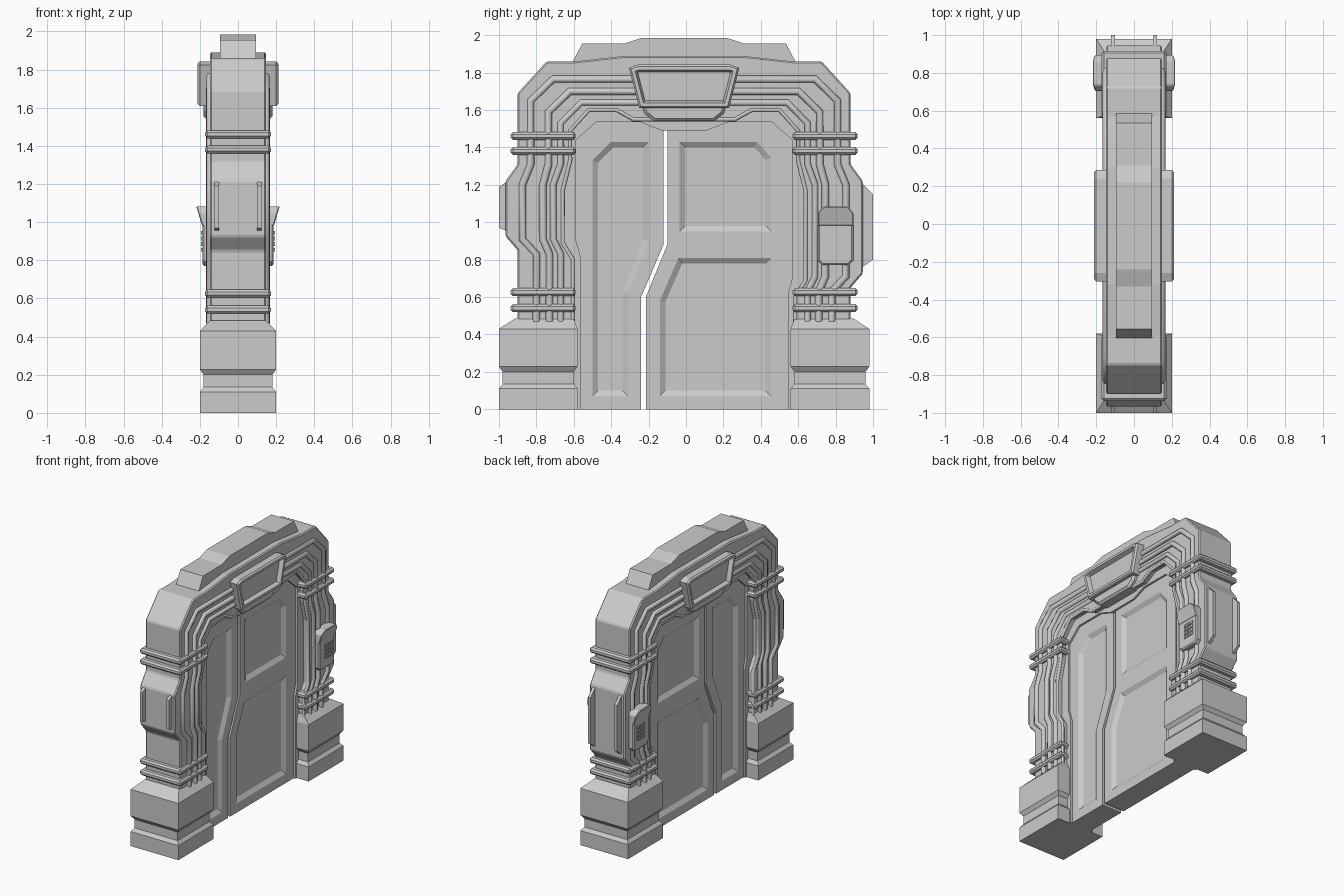
import bpy, bmesh
from mathutils import Vector

if "Cube" in bpy.data.objects:
    bpy.data.objects.remove(bpy.data.objects["Cube"])

C = -0.01                       # centre line of the doorway in y
KINK = {-1: 0.85, 1: 0.65}      # height where each column starts to bulge


def finish(bm, name, mirror=False, bevel=0):
    bmesh.ops.recalc_face_normals(bm, faces=bm.faces)
    me = bpy.data.meshes.new(name)
    bm.to_mesh(me)
    bm.free()
    ob = bpy.data.objects.new(name, me)
    bpy.context.collection.objects.link(ob)
    if mirror:
        ob.modifiers.new("mirror", 'MIRROR')
    if bevel:
        b = ob.modifiers.new("bevel", 'BEVEL')
        b.width, b.segments, b.limit_method = bevel, 1, 'ANGLE'
    return ob


def add_loft(bm, rings):
    """Skin equal rings of points and cap both ends; returns the last cap."""
    vs = [[bm.verts.new(p) for p in r] for r in rings]
    n = len(vs[0])
    for a, b in zip(vs, vs[1:]):
        for i in range(n):
            j = (i + 1) % n
            bm.faces.new((a[i], a[j], b[j], b[i]))
    bm.faces.new(vs[0][::-1])
    return bm.faces.new(vs[-1])


def plate(name, pts, x0, x1, mirror=True, bevel=0, steps=()):
    """Extrude a (y, z) outline along x, then inset its x1 face step by step."""
    bm = bmesh.new()
    cap = add_loft(bm, [[(x, y, z) for y, z in pts] for x in (x0, x1)])
    bmesh.ops.recalc_face_normals(bm, faces=bm.faces)
    for t, d in steps:
        bmesh.ops.inset_region(bm, faces=[cap], thickness=t, depth=d, use_even_offset=True)
    return finish(bm, name, mirror, bevel)


def box(bm, x, y, z):
    add_loft(bm, [[(a, b, h) for a, b in
                   ((x[0], y[0]), (x[1], y[0]), (x[1], y[1]), (x[0], y[1]))] for h in z])


def sym(half):
    """Symmetric outline about the centre line."""
    return [(C - w, z) for w, z in half] + [(C + w, z) for w, z in half[::-1]]


def arch(f):
    return [(C - w, z) for w, z in f(KINK[-1])] + [(C + w, z) for w, z in f(KINK[1])[::-1]]


def outer(k):
    return [(.89, .44), (.89, k), (.955, k + .075), (.955, 1.22), (.89, 1.31),
            (.89, 1.69), (.735, 1.86), (.58, 1.86), (.31, 1.89)]


def inner(k, z0=.44, g=0):
    return [(.595 + g, z0), (.595 + g, k - .05), (.65 + g, k + .04), (.65 + g, 1.17),
            (.61 + g, 1.33), (.61 + g, 1.49 + g / 2), (.51 + g / 2, 1.6 + g),
            (.36 - g / 2, 1.6 + g), (.27 - g / 2, 1.55 + g)]


def opening(k):
    return [(.555, 0), (.555, k - .03), (.578, k + .05), (.578, 1.44),
            (.47, 1.535), (.235, 1.535), (.12, 1.49)]


# arch frame and recessed surround
plate("arch_frame", arch(outer) + arch(inner)[::-1], -.147, .147, False, .008)
plate("door_surround", arch(lambda k: inner(k, 0, .03)) + arch(opening)[::-1], -.1, .1, False)

# top ridge
plate("top_ridge", sym([(.6, 1.85), (.545, 1.955), (.32, 1.955), (.23, 1.985)]), -.095, .095, False)


# pipes running up the columns and over the arch
def pipe(name, f, r, x):
    cu = bpy.data.curves.new(name, 'CURVE')
    cu.dimensions, cu.bevel_depth, cu.bevel_resolution, cu.use_fill_caps = '3D', r, 2, True
    for s in (-1, 1):
        pts = arch(f)
        sp = cu.splines.new('POLY')
        sp.points.add(len(pts) - 1)
        for p, (y, z) in zip(sp.points, pts):
            p.co = (s * x, y, z, 1)
    ob = bpy.data.objects.new(name, cu)
    bpy.context.collection.objects.link(ob)
    bpy.ops.object.select_all(action='DESELECT')
    ob.select_set(True)
    bpy.context.view_layer.objects.active = ob
    bpy.ops.object.convert(target='MESH')


def run(low, mid, top, z1, shoulder, z2):
    return lambda k: [(low, .47), (low, k - .02), (mid, k + .06), (mid, 1.2),
                      (top, 1.31), (top, z1), (shoulder, z2)]


pipe("outer_pipe", run(.79, .865, .82, 1.65, .70, 1.765), .02, .146)
pipe("middle_pipe", run(.72, .755, .725, 1.59, .61, 1.70), .02, .148)
pipe("inner_pipe", run(.66, .70, .66, 1.53, .55, 1.64), .018, .145)
pipe("opening_trim", inner, .012, .14)

# clamps and stepped feet
for s, side in ((-1, "left"), (1, "right")):
    bm = bmesh.new()
    for z in (.52, .605, 1.36, 1.44):
        box(bm, (-.172, .172), sorted((C + s * .58, C + s * .927)), (z, z + .042))
    finish(bm, side + "_clamps", bevel=.012)

    bm = bmesh.new()
    rings = []
    for z, dx, do, di in ((0, 0, 0, 0), (.11, 0, 0, 0), (.135, .02, .02, .02), (.2, .02, .02, .02),
                          (.228, 0, 0, 0), (.43, 0, 0, 0), (.485, .055, .085, .02)):
        x, a, b = .2 - dx, C + s * (.99 - do), C + s * (.57 + di)
        rings.append([(-x, a, z), (x, a, z), (x, b, z), (-x, b, z)])
    add_loft(bm, rings)
    finish(bm, side + "_foot")

# end rails on the column bulges
plate("left_end_rail", [(-.95, .95), (-1, .97), (-1, 1.19), (-.95, 1.22)], .1, .122)
plate("right_end_rail", [(.93, .75), (1, .8), (1, 1.15), (.93, 1.22)], .1, .122)

# sign over the door: framed screen with a lower bracket
plate("sign", [(-.25, 1.61), (.23, 1.61), (.285, 1.825), (.24, 1.842), (-.26, 1.842), (-.305, 1.825)],
      .12, .2, steps=((.01, .012), (.018, 0), (.012, -.03)))
plate("sign_bracket", [(-.24, 1.63), (-.22, 1.58), (-.17, 1.54), (.15, 1.54), (.20, 1.58), (.22, 1.63)],
      .1, .165, steps=((.015, .015),))

# keypad with flared hood
plate("keypad", [(.705, .795), (.73, .77), (.87, .77), (.895, .795), (.895, 1.0), (.705, 1.0)],
      .13, .178, steps=((.01, .009),))
hood = [(.705, .98), (.895, .98), (.895, 1.05), (.865, 1.083), (.735, 1.083), (.705, 1.05)]
bm = bmesh.new()
add_loft(bm, [[(.13, y, z) for y, z in hood],
              [(.188 + (z - .98) * .3, y, z) for y, z in hood]])
finish(bm, "keypad_hood", True, .005)
bm = bmesh.new()
for i in range(4):
    for j in range(4):
        y, z = .768 + i * .025, .845 + j * .03
        box(bm, (.18, .193), (y, y + .017), (z, z + .02))
finish(bm, "keypad_buttons", True)

# door leaves with recessed panels cut from both sides
left_leaf = plate("left_door_leaf", [(-.565, 0), (-.24, 0), (-.24, .6), (-.12, .88), (-.12, 1.49),
                  (-.245, 1.535), (-.48, 1.535), (-.588, 1.44), (-.588, .9), (-.565, .82)], -.085, .085, False)
right_leaf = plate("right_door_leaf", [(-.215, 0), (.545, 0), (.545, .62), (.568, .7), (.568, 1.44),
                   (.46, 1.535), (.225, 1.535), (.11, 1.49), (-.1, 1.49), (-.1, .88), (-.215, .6)],
                   -.085, .085, False)
panels = [
    (left_leaf, [(-.5, .07), (-.31, .07), (-.31, .62), (-.2, .9), (-.2, 1.43), (-.4, 1.43), (-.5, 1.33)]),
    (right_leaf, [(-.035, .95), (.455, .95), (.455, 1.345), (.38, 1.43), (-.035, 1.43)]),
    (right_leaf, [(-.14, .07), (.455, .07), (.455, .81), (-.04, .81), (-.14, .58)]),
]
for leaf, pts in panels:
    cutter = plate("panel_cutter", pts, .12, .085, steps=((.03, .02),))
    cutter.hide_render = True
    m = leaf.modifiers.new("panel", 'BOOLEAN')
    m.operation, m.object, m.solver = 'DIFFERENCE', cutter, 'EXACT'
    bpy.context.view_layer.objects.active = leaf
    bpy.ops.object.modifier_apply(modifier=m.name)
    bpy.data.objects.remove(cutter)
